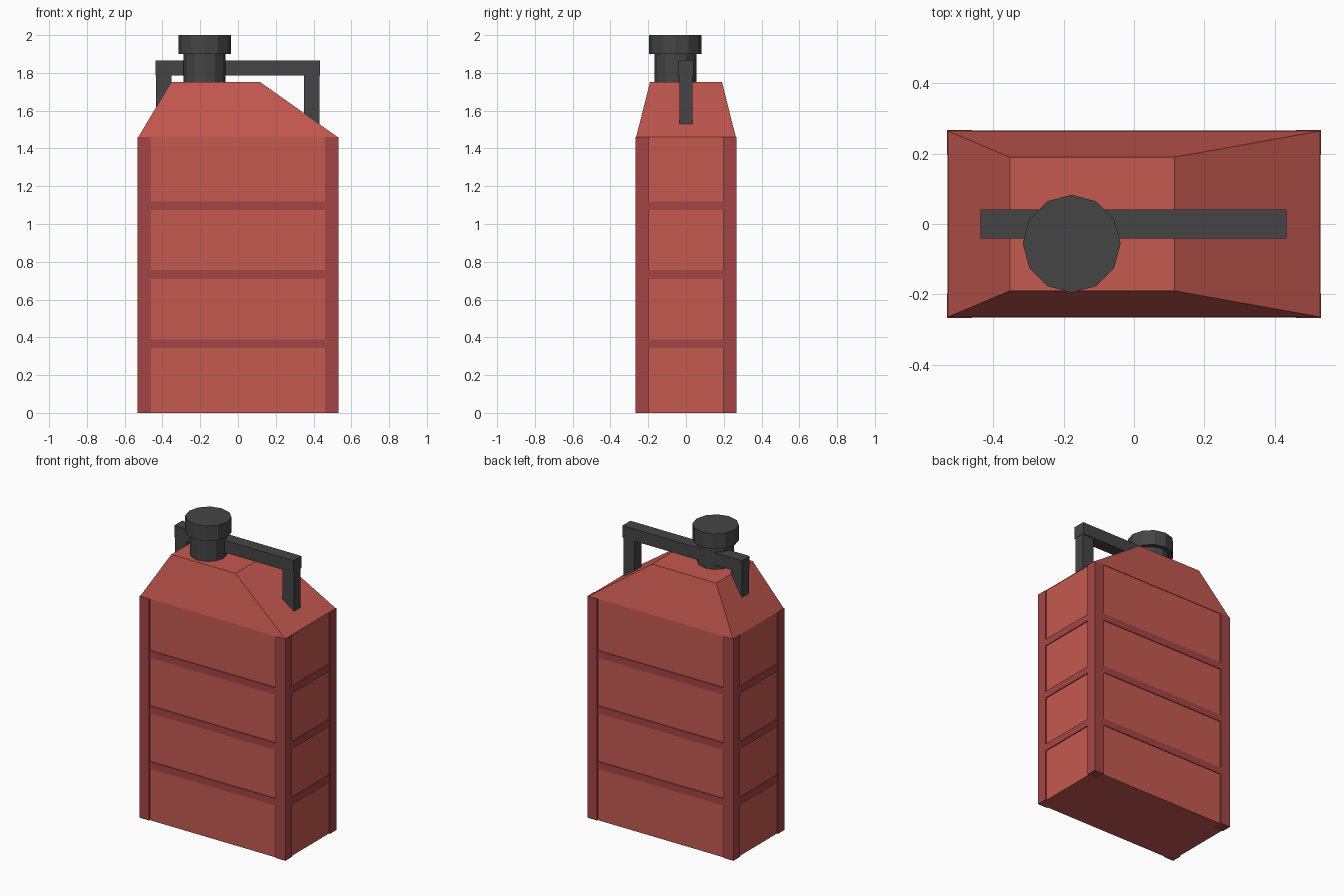
import bpy, bmesh

if "Cube" in bpy.data.objects:
    bpy.data.objects.remove(bpy.data.objects["Cube"])


def material(name, rgb):
    m = bpy.data.materials.new(name)
    m.diffuse_color = (*rgb, 1)
    m.use_nodes = True
    m.node_tree.nodes["Principled BSDF"].inputs["Base Color"].default_value = m.diffuse_color
    return m


RED = material("red_panel", (0.56, 0.10, 0.08))
TRIM = material("red_trim", (0.37, 0.06, 0.06))
DARK = material("dark_grey", (0.06, 0.06, 0.06))


def finish(name, bm, mat):
    bmesh.ops.recalc_face_normals(bm, faces=bm.faces[:])
    me = bpy.data.meshes.new(name)
    bm.to_mesh(me)
    bm.free()
    me.materials.append(mat)
    ob = bpy.data.objects.new(name, me)
    bpy.context.collection.objects.link(ob)
    return ob


def loft(name, rings, mat):
    """Stack rectangles (x0, x1, half_depth, z) into a closed solid."""
    bm = bmesh.new()
    loops = [[bm.verts.new(p) for p in ((x0, -d, z), (x1, -d, z), (x1, d, z), (x0, d, z))]
             for x0, x1, d, z in rings]
    bm.faces.new(loops[0])
    bm.faces.new(loops[-1])
    for a, b in zip(loops, loops[1:]):
        for i in range(4):
            j = (i + 1) % 4
            bm.faces.new((a[i], a[j], b[j], b[i]))
    return finish(name, bm, mat)


def box(name, x0, x1, y0, y1, z0, z1, mat):
    ob = loft(name, [(x0, x1, (y1 - y0) / 2, z0), (x0, x1, (y1 - y0) / 2, z1)], mat)
    ob.location.y = (y0 + y1) / 2
    return ob


def cylinder(name, r, z0, z1):
    bpy.ops.mesh.primitive_cylinder_add(vertices=12, radius=r, depth=z1 - z0,
                                        location=(-0.177, -0.056, (z0 + z1) / 2))
    ob = bpy.context.object
    ob.name = name
    ob.data.materials.append(DARK)


# Main can with off-centre sloped shoulders
W, D, H = 0.524, 0.26, 1.46
loft("can_body", [(-W, W, D, 0), (-W, W, D, H)], RED)
loft("shoulder", [(-W - 0.004, W + 0.004, D + 0.004, H), (-0.353, 0.115, 0.19, 1.753)], RED)

# Raised corner posts
for sx in (-1, 1):
    for sy in (-1, 1):
        x = sorted((sx * 0.461, sx * 0.532))
        y = sorted((sy * 0.198, sy * 0.267))
        box("corner_post", *x, *y, 0, H, TRIM)

# Raised horizontal bands
for z in (0.366, 0.733, 1.097):
    box("band", -0.53, 0.53, -0.265, 0.265, z - 0.023, z + 0.023, TRIM)

# Carry handle
box("handle_grip", -0.436, 0.434, -0.041, 0.041, 1.785, 1.865, DARK)
for name, x0, x1 in (("handle_leg_left", -0.434, -0.352), ("handle_leg_right", 0.35, 0.432)):
    box(name, x0, x1, -0.035, 0.035, 1.47, 1.79, DARK)

# Spout and screw cap
cylinder("spout_neck", 0.111, 1.70, 1.90)
cylinder("screw_cap", 0.139, 1.90, 2.0)
